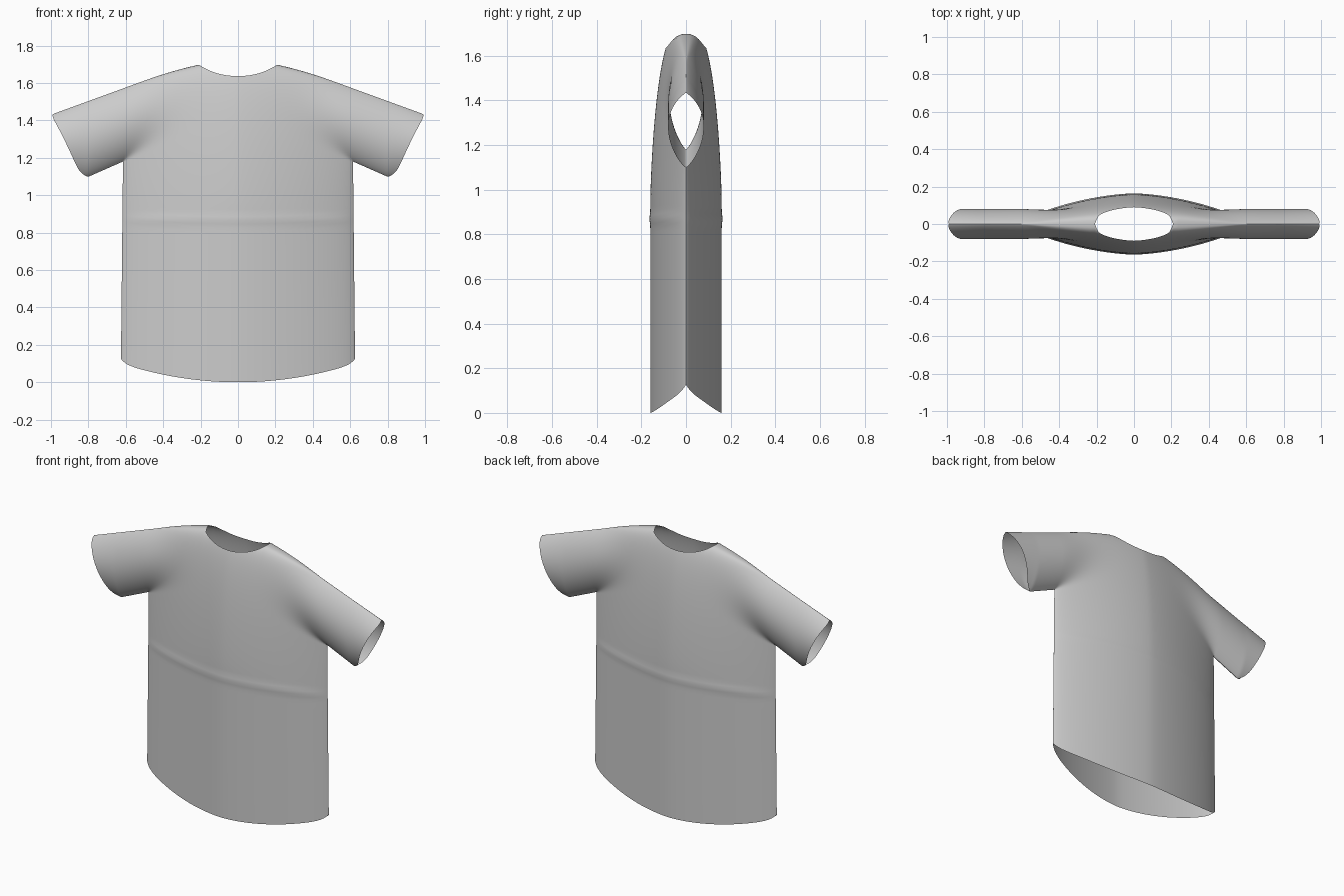
import bpy
import bmesh
import math

cube = bpy.data.objects.get("Cube")
if cube:
    bpy.data.objects.remove(cube, do_unlink=True)

ARM_X, ARM_Z, NECK_X = 0.615, 1.18, 0.21


def lerp(a, b, t):
    return a + (b - a) * t


def clamp(v):
    return max(0.0, min(1.0, v))


def smooth(v):
    v = clamp(v)
    return v * v * (3 - 2 * v)


# Outline curves of one half of the shirt
def shoulder(x):
    return 1.43 + 0.365 * (1 - x) - 0.25 * max(0, 0.5 - x) ** 2


def underarm(x):
    return ARM_Z - 0.44 * (min(x, 0.8) - ARM_X)


def top_edge(x):
    if x < NECK_X:
        return lerp(1.637, shoulder(NECK_X), (x / NECK_X) ** 2.2)
    return shoulder(x)


def hem(u):
    return 0.1 * u ** 2 + 0.025 * u ** 24


def half_width(z):
    return ARM_X + 0.012 * clamp((ARM_Z - z) / ARM_Z)


# Half thickness: body and sleeve lens shapes blended into each other
def depth(x, z):
    u = clamp(x / half_width(z))
    q = clamp((shoulder(x) - z) / 0.8)
    body = 0.16 * max(0, 1 - u ** 1.6) ** 0.8 * max(0, 1 - (1 - q) ** 1.5) ** 0.33
    v = 2 * (z - underarm(x)) / (shoulder(x) - underarm(x)) - 1
    sleeve = 0.08 * max(0, 1 - v * v) ** 0.8 * smooth(x / ARM_X)
    fold = 0.004 * math.exp(-((z - 0.87) / 0.02) ** 2) * (1 - u ** 8)
    return (body ** 3 + sleeve ** 3) ** (1 / 3) + fold


# Column and row spacing, denser toward the seams
split = NECK_X / ARM_X
columns = [split * i / 10 for i in range(10)]
columns += [lerp(split, 1, math.sin(math.pi / 2 * i / 24)) for i in range(25)]
rows = [(1 - math.cos(math.pi * j / 32)) / 2 for j in range(33)]

lower = []
for j in range(61):
    line = []
    for u in columns:
        z = lerp(hem(u), ARM_Z, j / 60)
        line.append((u * half_width(z), z))
    lower.append(line)

upper = [[(u * ARM_X, lerp(ARM_Z, top_edge(u * ARM_X), t)) for u in columns]
         for t in rows]

sleeve = []
for t in rows:
    cuff = 0.84 + 0.16 * t - 0.035 * (1 - t) ** 20 - 0.01 * t ** 30
    line = []
    for i in range(25):
        x = lerp(ARM_X, cuff, i / 24)
        line.append((x, lerp(underarm(x), shoulder(x), t)))
    sleeve.append(line)

# Shirt: the quarter panels mirrored to both sides and to the back
bm = bmesh.new()
for sx in (1, -1):
    for sy in (1, -1):
        for panel in (lower, upper, sleeve):
            grid = [[bm.verts.new((sx * x, sy * depth(x, z), z)) for x, z in line]
                    for line in panel]
            for a, b in zip(grid, grid[1:]):
                for i in range(len(a) - 1):
                    quad = [a[i], a[i + 1], b[i + 1], b[i]]
                    if sx * sy > 0:
                        quad.reverse()
                    bm.faces.new(quad)
bmesh.ops.remove_doubles(bm, verts=bm.verts, dist=0.0004)

mesh = bpy.data.meshes.new("shirt")
bm.to_mesh(mesh)
bm.free()
shirt = bpy.data.objects.new("shirt", mesh)
bpy.context.collection.objects.link(shirt)

# Plain grey cloth
cloth = bpy.data.materials.new("grey cloth")
cloth.use_nodes = True
colour = (0.6, 0.6, 0.6, 1)
cloth.diffuse_color = colour
cloth.node_tree.nodes["Principled BSDF"].inputs["Base Color"].default_value = colour
mesh.materials.append(cloth)

bpy.context.view_layer.objects.active = shirt
shirt.select_set(True)
bpy.ops.object.shade_smooth_by_angle(angle=math.radians(50))
